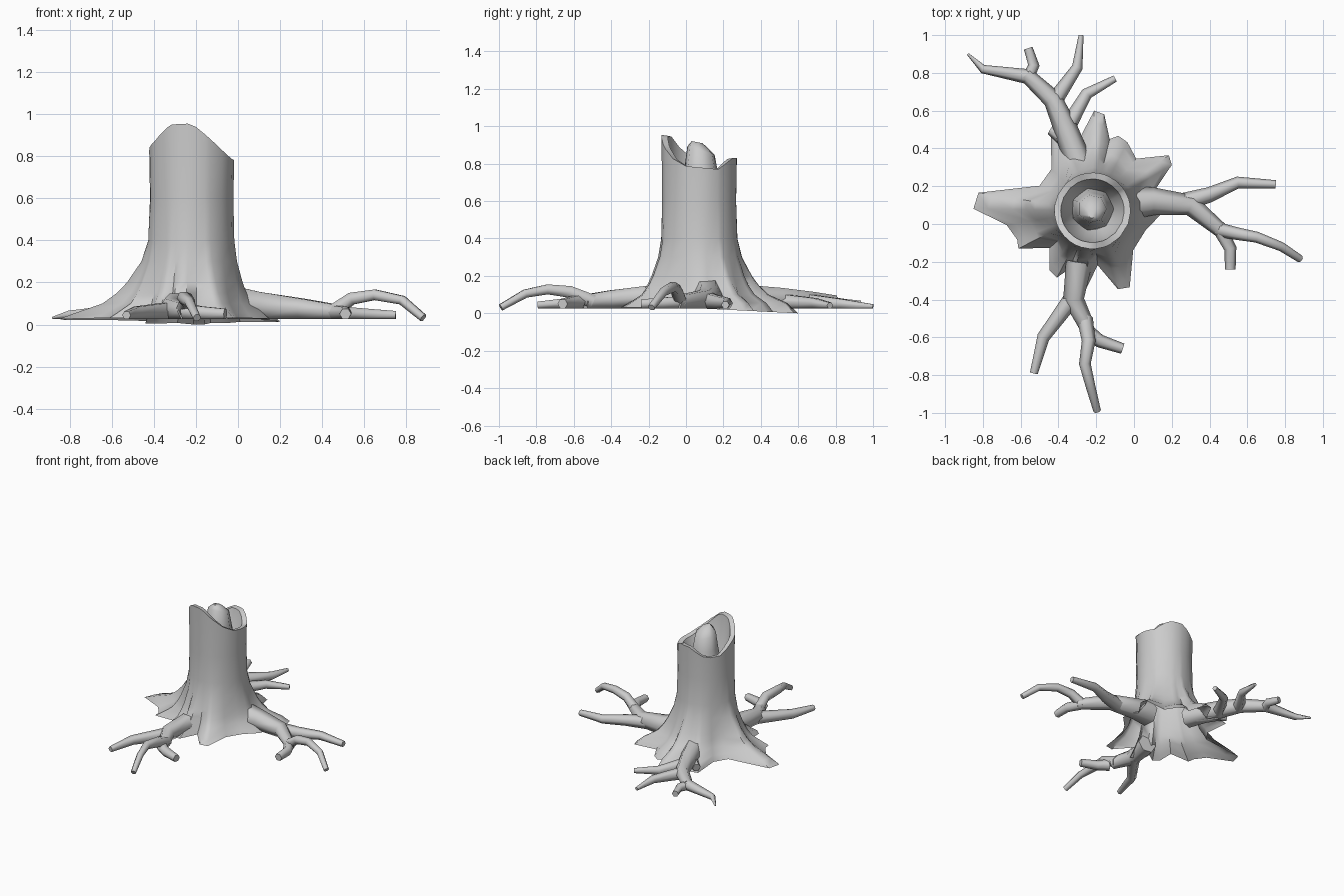
import bpy, bmesh, math
from mathutils import Vector

if "Cube" in bpy.data.objects:
    bpy.data.objects.remove(bpy.data.objects["Cube"])

CX, CY = -0.22, 0.07          # trunk axis


def finish(bm, name, angle):
    bmesh.ops.recalc_face_normals(bm, faces=bm.faces)
    me = bpy.data.meshes.new(name)
    bm.to_mesh(me)
    bm.free()
    ob = bpy.data.objects.new(name, me)
    bpy.context.collection.objects.link(ob)
    bpy.ops.object.select_all(action='DESELECT')
    ob.select_set(True)
    bpy.context.view_layer.objects.active = ob
    bpy.ops.object.shade_smooth_by_angle(angle=math.radians(angle))


def loft(bm, rings, cap_start=False, cap_end=False):
    vs = [[bm.verts.new(p) for p in r] for r in rings]
    n = len(vs[0])
    for a, b in zip(vs, vs[1:]):
        for i in range(n):
            j = (i + 1) % n
            bm.faces.new((a[i], a[j], b[j], b[i]))
    if cap_start:
        bm.faces.new(vs[0])
    if cap_end:
        bm.faces.new(vs[-1])


def branch(bm, path, r0, r1, arch=0, sides=6):
    """Tapered root lying on the ground along (x, y) points, optionally arching up."""
    m = len(path) - 1
    radii = [r0 + (r1 - r0) * i / m for i in range(m + 1)]
    ps = []
    for i, ((x, y), r) in enumerate(zip(path, radii)):
        hump = arch * math.sin(math.pi * i / m) ** .8 if 0 < i < m else 0
        drop = .012 if arch and i == m else 0
        ps.append(Vector((x, y, .026 + r * .87 + hump - drop)))
    rings = []
    for i, (p, r) in enumerate(zip(ps, radii)):
        t = (ps[min(i + 1, m)] - ps[max(i - 1, 0)]).normalized()
        side = t.cross(Vector((0, 0, 1))).normalized()
        up = side.cross(t)
        rings.append([p + side * r * math.cos(a) + up * r * math.sin(a)
                      for a in (2 * math.pi * k / sides for k in range(sides))])
    loft(bm, rings, True, True)


# Footprint of the root flare: blunt lobes (angle, reach, half width, valley radius after)
lobes = [(4, .38, 6, .35), (33, .5, 3, .36), (67, .42, 4, .39), (86, .53, 3, .39),
         (114, .47, 4, .31), (175, .63, 4, .46), (204, .44, 3, .3), (238, .4, 4, .33),
         (259, .42, 6, .29), (292, .45, 4, .3)]
polar = []
for i, (ang, reach, half, valley) in enumerate(lobes):
    nxt = lobes[(i + 1) % len(lobes)][0]
    gap = (nxt - ang) % 360
    polar += [(ang - half, reach * .97), (ang + half, reach)]
    steps = 2 if gap > 40 else 1
    polar += [(ang + gap * k / (steps + 1), valley) for k in range(1, steps + 1)]
polar = [(math.radians(a), r) for a, r in polar]

# Broken rim height every 30 degrees
rim = [.78, .77, .83, .83, .77, .76, .83, .87, .95, .955, .87, .79]


def rim_z(a):
    f = (math.degrees(a) % 360) / 30
    i = int(f) % 12
    return rim[i] + (rim[(i + 1) % 12] - rim[i]) * (f - int(f))


def ring(spread, height, r=.2):
    """Blend from a round trunk (spread 0) to the lobed footprint (spread 1)."""
    return [(CX + (r + (R - r) * spread) * math.cos(a),
             CY + (r + (R - r) * spread) * math.sin(a), height(a, R)) for a, R in polar]


# Trunk: open underneath, flared foot, jagged rim, hollow inside
bm = bmesh.new()
rings = [ring(1, lambda a, R: .03 * (1 - max(0, CY + R * math.sin(a)) / .6))]
for z, f in ((.055, .82), (.1, .52), (.15, .36), (.2, .25), (.3, .09), (.4, .015)):
    rings.append(ring(f, lambda a, R: z))
rings += [ring(0, lambda a, R: .6, .198),
          ring(0, lambda a, R: rim_z(a), .202),
          ring(0, lambda a, R: rim_z(a) - .005, .168),
          ring(0, lambda a, R: .7, .14),
          ring(0, lambda a, R: .62, .1)]
loft(bm, rings, cap_end=True)
finish(bm, "trunk", 50)

# Splintered heartwood: a leaning blunt wedge standing in the hollow
bm = bmesh.new()
rings = []
for r, z, tilt, dy in ((.12, .61, 0, .01), (.092, .76, 0, .01), (.075, .87, .3, .01),
                       (.03, .915, .2, -.01)):
    rings.append([(CX + r * math.cos(a), CY + dy + r * math.sin(a), z - tilt * r * math.sin(a))
                  for a in (2 * math.pi * k / 7 for k in range(7))])
loft(bm, rings, cap_end=True)
finish(bm, "heartwood", 55)

# Right root: fork with an arching tip
bm = bmesh.new()
branch(bm, [(-.04, .11), (.1, .12), (.3, .1), (.48, -.05)], .092, .038)
branch(bm, [(.45, -.03), (.54, -.05), (.65, -.07), (.78, -.12), (.88, -.185)], .038, .02, .09)
branch(bm, [(.24, .11), (.4, .155), (.55, .22), (.75, .21)], .05, .022)
branch(bm, [(.45, -.02), (.51, -.13), (.51, -.24)], .038, .028)
finish(bm, "right_root", 70)

# Back root: four flat tips
bm = bmesh.new()
branch(bm, [(-.27, .26), (-.36, .5), (-.43, .66), (-.57, .79)], .075, .04)
branch(bm, [(-.56, .78), (-.8, .82), (-.88, .9)], .04, .006)
branch(bm, [(-.57, .76), (-.53, .84), (-.56, .93)], .036, .024)
branch(bm, [(-.43, .64), (-.3, .83), (-.28, 1)], .045, .013)
branch(bm, [(-.36, .5), (-.25, .69), (-.1, .77)], .045, .018)
branch(bm, [(-.3, .34), (-.38, .46), (-.44, .5)], .05, .03)
finish(bm, "back_root", 70)

# Front root: fork with an arching tip
bm = bmesh.new()
branch(bm, [(-.29, -.2), (-.32, -.4), (-.25, -.54)], .07, .042)
branch(bm, [(-.26, -.5), (-.24, -.62), (-.26, -.74), (-.23, -.86), (-.195, -.99)], .042, .02, .075)
branch(bm, [(-.31, -.37), (-.48, -.6), (-.53, -.79)], .047, .021)
branch(bm, [(-.25, -.57), (-.18, -.62), (-.06, -.66)], .042, .028)
finish(bm, "front_root", 70)
